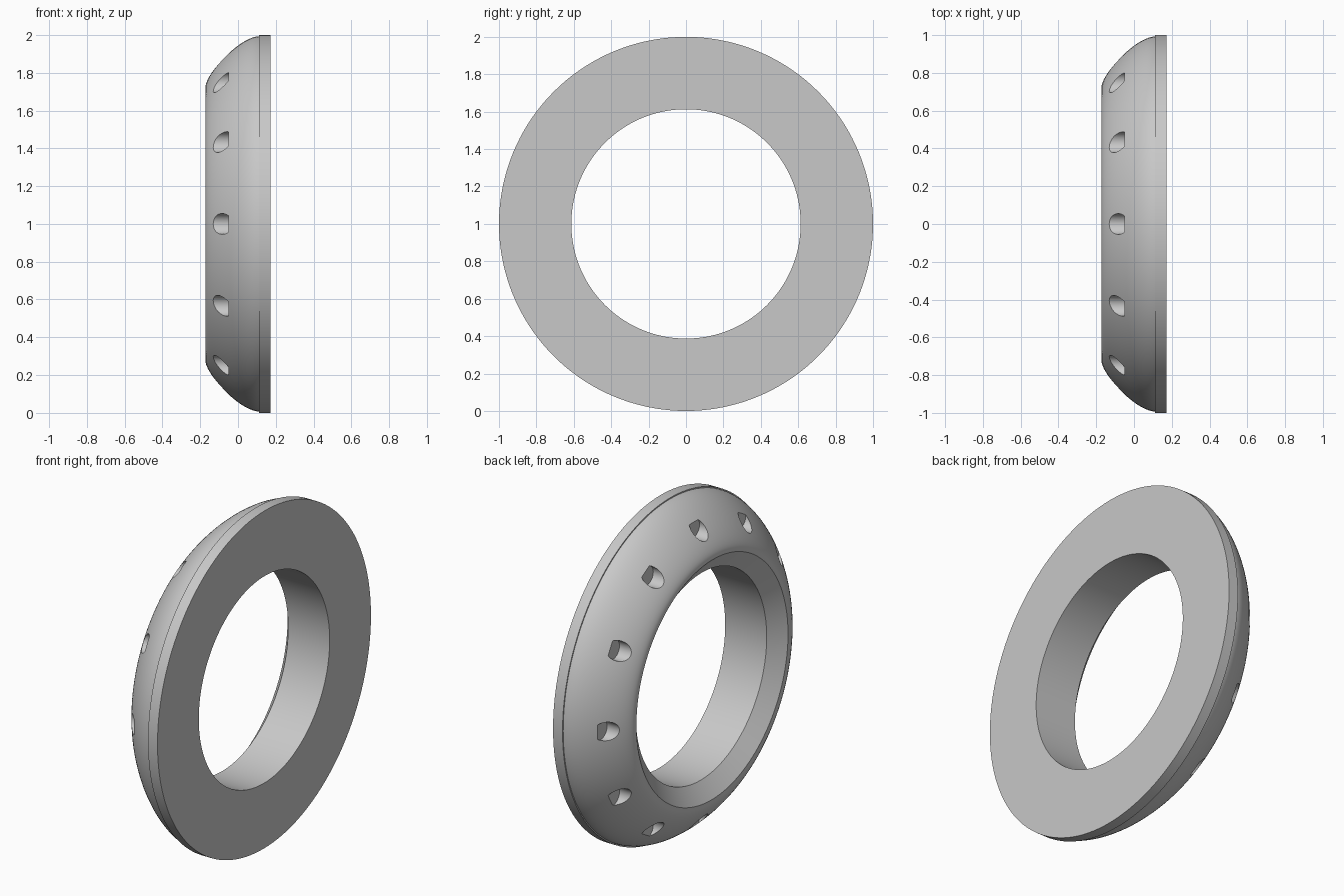
import bpy, bmesh, math
from mathutils import Matrix, Vector
from mathutils.geometry import interpolate_bezier

cube = bpy.data.objects.get("Cube")
if cube:
    bpy.data.objects.remove(cube, do_unlink=True)

CENTRE = Vector((0, 0, 1))
HOLES = 12

grey = bpy.data.materials.new("plain grey")
grey.use_nodes = True
colour = (0.58, 0.58, 0.58, 1)
grey.diffuse_color = colour
grey.node_tree.nodes["Principled BSDF"].inputs["Base Color"].default_value = colour


def add_object(name, bm):
    bmesh.ops.recalc_face_normals(bm, faces=bm.faces)
    mesh = bpy.data.meshes.new(name)
    bm.to_mesh(mesh)
    bm.free()
    mesh.materials.append(grey)
    obj = bpy.data.objects.new(name, mesh)
    bpy.context.collection.objects.link(obj)
    return obj


# Ring cross-section as (x, radius): domed left side, flat rim, bore, funnel
dome = [Vector(p) for p in ((-0.172, 0.725), (-0.172, 0.79), (0.0, 0.985), (0.11, 0.993))]
profile = [tuple(p)[:2] for p in interpolate_bezier(*dome, 24)]
profile += [(0.11, 1.0), (0.172, 1.0), (0.172, 0.613), (-0.10, 0.613), (-0.172, 0.71)]

# Ring body, turned around the x axis
bm = bmesh.new()
verts = [bm.verts.new((x, 0, 1 + r)) for x, r in profile]
edges = [bm.edges.new((a, b)) for a, b in zip(verts, verts[1:] + verts[:1])]
bmesh.ops.spin(bm, geom=verts + edges, cent=CENTRE, axis=(1, 0, 0),
               angle=math.tau, steps=144, use_merge=True)
bmesh.ops.remove_doubles(bm, verts=bm.verts, dist=0.0001)
ring = add_object("ring_body", bm)

# Flat-bottomed holes drilled along x into the dome
bm = bmesh.new()
for i in range(HOLES):
    place = (Matrix.Translation(CENTRE)
             @ Matrix.Rotation(math.tau * i / HOLES, 4, "X")
             @ Matrix.Translation((-0.20, 0, 0.866))
             @ Matrix.Rotation(math.pi / 2, 4, "Y"))
    bmesh.ops.create_cone(bm, cap_ends=True, segments=40, radius1=0.055,
                          radius2=0.055, depth=0.30, matrix=place)
cutter = add_object("hole_cutter", bm)
cutter.hide_render = True

drill = ring.modifiers.new("drill_holes", "BOOLEAN")
drill.operation = "DIFFERENCE"
drill.solver = "EXACT"
drill.object = cutter

for obj in bpy.context.selected_objects:
    obj.select_set(False)
bpy.context.view_layer.objects.active = ring
ring.select_set(True)
bpy.ops.object.modifier_apply(modifier=drill.name)
bpy.data.objects.remove(cutter, do_unlink=True)
bpy.ops.object.shade_smooth_by_angle(angle=math.radians(30))
